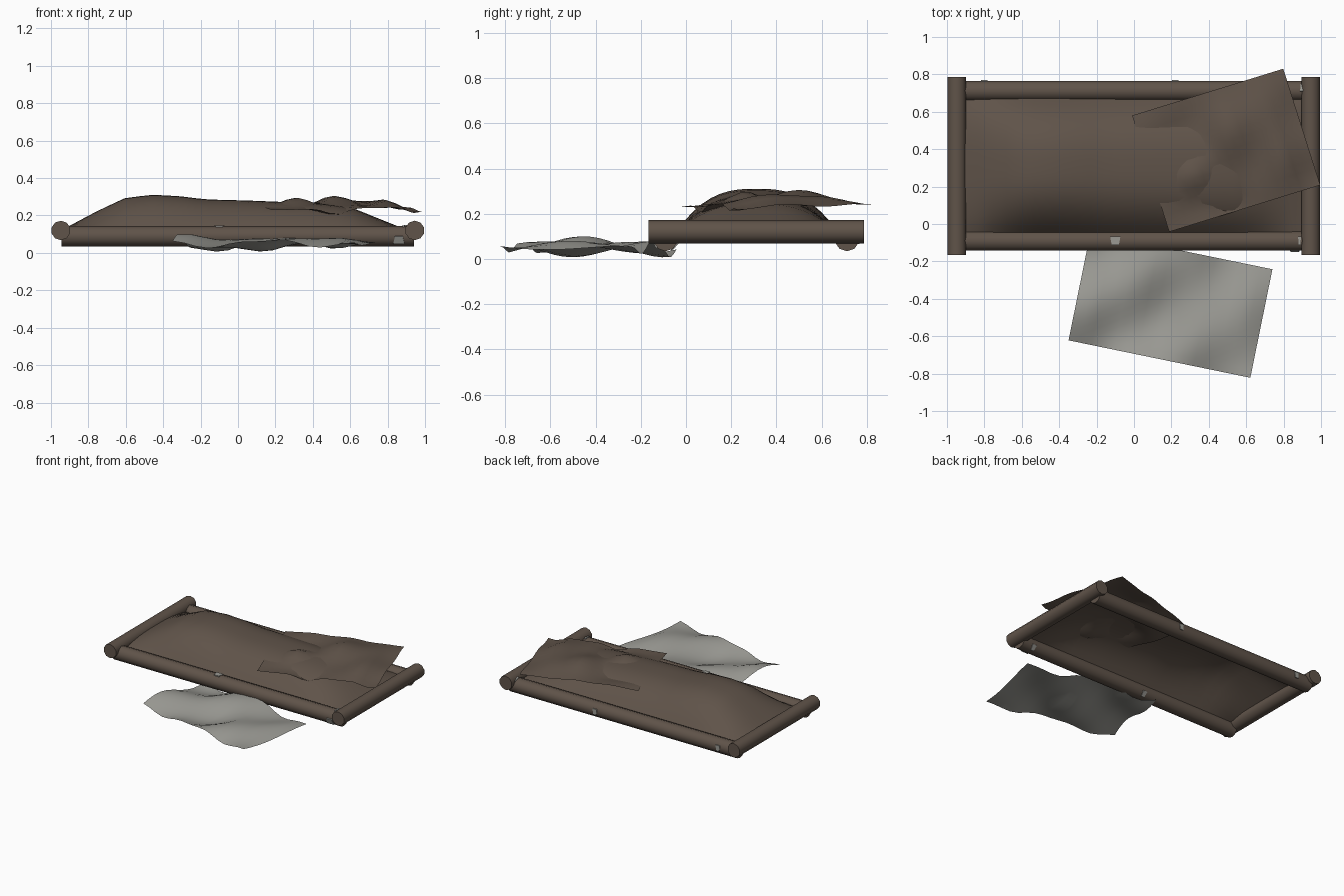
import bpy, bmesh, math
from mathutils import Vector, Matrix

if "Cube" in bpy.data.objects:
    bpy.data.objects.remove(bpy.data.objects["Cube"])


def material(name, rgb):
    m = bpy.data.materials.new(name)
    m.diffuse_color = (*rgb, 1)
    m.use_nodes = True
    m.node_tree.nodes["Principled BSDF"].inputs["Base Color"].default_value = m.diffuse_color
    return m


BROWN = material("brown", (0.116, 0.087, 0.067))
GREY = material("pale grey", (0.325, 0.322, 0.295))


def finish(name, bm, mat, angle=60):
    bmesh.ops.recalc_face_normals(bm, faces=bm.faces)
    me = bpy.data.meshes.new(name)
    bm.to_mesh(me)
    bm.free()
    ob = bpy.data.objects.new(name, me)
    bpy.context.collection.objects.link(ob)
    me.materials.append(mat)
    bpy.ops.object.select_all(action='DESELECT')
    ob.select_set(True)
    bpy.context.view_layer.objects.active = ob
    bpy.ops.object.shade_smooth_by_angle(angle=math.radians(angle))
    return ob


def sheet(name, nu, nv, point, mat):
    """Open grid surface, point(u, v) gives each position."""
    bm = bmesh.new()
    rows = [[bm.verts.new(point(i / nu, j / nv)) for i in range(nu + 1)]
            for j in range(nv + 1)]
    for j in range(nv):
        for i in range(nu):
            bm.faces.new((rows[j][i], rows[j][i + 1],
                          rows[j + 1][i + 1], rows[j + 1][i]))
    ob = finish(name, bm, mat, 80)
    if sum(p.normal.z for p in ob.data.polygons) < 0:
        ob.data.flip_normals()
    return ob


def log(name, a, b, r):
    a, b = Vector(a), Vector(b)
    bm = bmesh.new()
    rot = (b - a).to_track_quat('Z', 'Y').to_matrix().to_4x4()
    bmesh.ops.create_cone(bm, cap_ends=True, segments=10, radius1=r,
                          radius2=r, depth=(b - a).length,
                          matrix=Matrix.Translation((a + b) / 2) @ rot)
    finish(name, bm, BROWN)


def bump(t, c, w):
    return math.exp(-((t - c) / w) ** 2)


# Frame: two long rails with two cross logs over their ends
RAILS = {"front": -0.09, "back": 0.712}
RAIL_Z, RAIL_R = 0.089, 0.055
for side, y in RAILS.items():
    log(side + "_rail", (-0.945, y, RAIL_Z), (0.94, y, RAIL_Z), RAIL_R)
for side, x in (("left", -0.947), ("right", 0.945)):
    log(side + "_cross_log", (x, -0.165, 0.12), (x, 0.787, 0.12), 0.052)

# Padded bed surface: lengthwise height profile, rounded across
PROFILE = [(-0.91, 0.14), (-0.75, 0.225), (-0.6, 0.295), (-0.45, 0.311),
           (-0.3, 0.302), (-0.18, 0.286), (0.05, 0.28), (0.25, 0.272),
           (0.42, 0.266), (0.6, 0.245), (0.91, 0.12)]


def bed_point(u, v):
    x = -0.91 + 1.82 * u
    for (x0, z0), (x1, z1) in zip(PROFILE, PROFILE[1:]):
        if x <= x1 + 1e-6:
            top = z0 + (z1 - z0) * (x - x0) / (x1 - x0)
            break
    t = 2 * v - 1
    edge = 0.11
    y = 0.312 + 0.362 * t + 0.005 * math.sin(8 * u) * max(t, 0)
    return (x, y, edge + (top - edge) * (1 - abs(t) ** 2.7))


sheet("bed_padding", 24, 18, bed_point, BROWN)


# Rumpled sheets: parallelogram from a corner and two edge vectors
def cloth(name, corner, eu, ev, height, mat):
    def point(u, v):
        x = corner[0] + eu[0] * u + ev[0] * v
        y = corner[1] + eu[1] * u + ev[1] * v
        return (x, y, height(u, v, x, y))
    sheet(name, 16, 14, point, mat)


def blanket_height(u, v, x, y):
    z = 0.236 + 0.062 * bump(u, 0.56, 0.15) * bump(v, 0.35, 0.35)
    z += 0.05 * bump(u, 0.82, 0.11) * bump(v, 0.55, 0.4)
    z += 0.055 * bump(u, 0.25, 0.13) * bump(v, 0.62, 0.17)
    z -= 0.045 * bump(u, 0.42, 0.10) * bump(v, 0.95, 0.12)
    z -= 0.022 * bump(u, 0.93, 0.08) * bump(v, 0.9, 0.3)
    z += 0.010 * bump(u, 0.25, 0.12) * bump(v, 0.05, 0.12)
    return z + 0.007 * math.sin(11 * v + 7 * u)


cloth("blanket", (-0.01, 0.58), (0.808, 0.25), (0.198, -0.622),
      blanket_height, BROWN)


def ground_height(u, v, x, y):
    s = 0.57 * x - 0.82 * y
    z = 0.052 + 0.024 * math.cos(2 * math.pi * (s - 0.22) / 0.47)
    z += 0.012 * math.sin(9 * x + 5 * y) + 0.007 * math.sin(13 * y - 4 * x)
    return z + 0.007 * math.sin(21 * x - 3 * y)


cloth("ground_sheet", (-0.35, -0.622), (0.972, -0.2), (0.118, 0.58),
      ground_height, GREY)

# Small pale binding patches on the rails: side, x, angle (0 = +y, 90 = up), width
PATCHES = [("front", -0.1, 90, 0.055), ("front", -0.13, 318, 0.035),
           ("front", 0.86, 202, 0.06), ("front", 0.85, 318, 0.035),
           ("front", 0.885, 90, 0.015), ("back", 0.22, 0, 0.035),
           ("back", -0.8, 0, 0.035), ("back", 0.898, 70, 0.02)]
for n, (side, x, deg, width) in enumerate(PATCHES):
    bm = bmesh.new()
    a = math.radians(deg)
    r = RAIL_R * 0.965
    pos = Vector((x, RAILS[side] + r * math.cos(a), RAIL_Z + r * math.sin(a)))
    mat = (Matrix.Translation(pos) @ Matrix.Rotation(a, 4, 'X')
           @ Matrix.Diagonal((width, 0.007, 0.044, 1)))
    bmesh.ops.create_cube(bm, size=1, matrix=mat)
    # narrow the lower end for a torn look
    along = Vector((0, -math.sin(a), math.cos(a)))
    sign = 1 if deg == 90 else -1
    for v in bm.verts:
        if (v.co - pos).dot(along) * sign > 0:
            v.co.x = x + (v.co.x - x) * 0.7
    finish("binding_patch_%d" % (n + 1), bm, GREY, 30)
